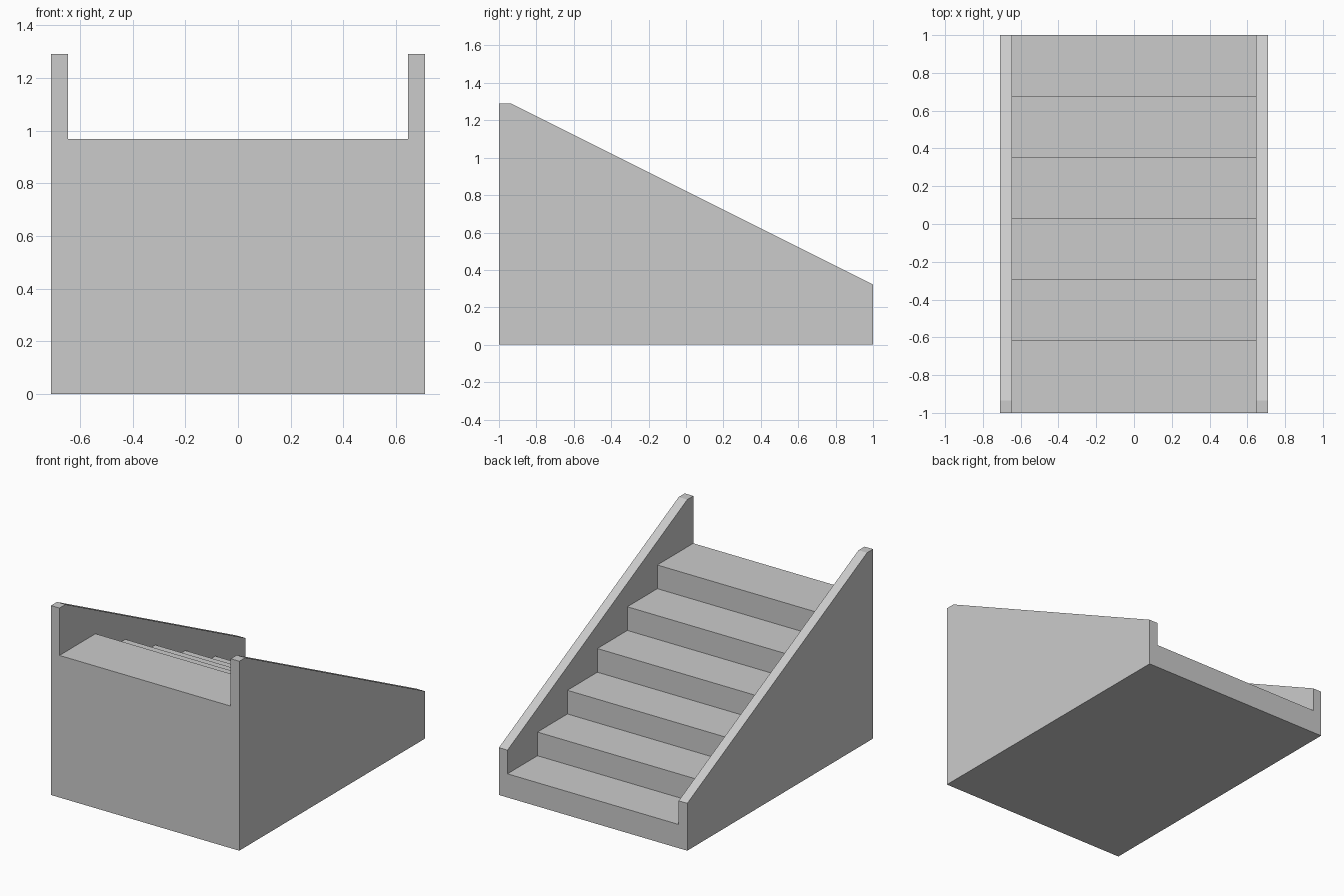
import bpy, bmesh

if "Cube" in bpy.data.objects:
    bpy.data.objects.remove(bpy.data.objects["Cube"])

U = 2 / 31                      # wall thickness, base unit of all sizes
RUN, RISE, STEPS = 5 * U, 2.5 * U, 6
HALF_IN, HALF_OUT = 10 * U, 11 * U


def extrude_profile(name, yz, half_width):
    """Closed (y, z) profile extruded symmetrically along x."""
    bm = bmesh.new()
    face = bm.faces.new([bm.verts.new((-half_width, y, z)) for y, z in yz])
    ext = bmesh.ops.extrude_face_region(bm, geom=[face])
    moved = [v for v in ext["geom"] if isinstance(v, bmesh.types.BMVert)]
    bmesh.ops.translate(bm, verts=moved, vec=(2 * half_width, 0, 0))
    bmesh.ops.recalc_face_normals(bm, faces=bm.faces)
    mesh = bpy.data.meshes.new(name)
    bm.to_mesh(mesh)
    bm.free()
    obj = bpy.data.objects.new(name, mesh)
    bpy.context.collection.objects.link(obj)
    return obj


# Full-width body with the side wall outline
top = 2 * RISE + (2 - U) / 2
staircase = extrude_profile("staircase", [
    (-1, 0), (1, 0), (1, 2 * RISE), (-1 + U, top), (-1, top)], HALF_OUT)

# Space above the treads, between the two side walls
void = [(1.2, RISE)]
for i in range(1, STEPS):
    y = 1 - i * RUN
    void += [(y, i * RISE), (y, (i + 1) * RISE)]
void += [(-1.2, STEPS * RISE), (-1.2, 1.6), (1.2, 1.6)]
cutter = extrude_profile("step_cutter", void, HALF_IN)
cutter.hide_render = True

# Carve the steps, then discard the cutter
mod = staircase.modifiers.new("steps", 'BOOLEAN')
mod.operation, mod.solver, mod.object = 'DIFFERENCE', 'EXACT', cutter
bpy.context.view_layer.objects.active = staircase
bpy.ops.object.modifier_apply(modifier=mod.name)
bpy.data.objects.remove(cutter)
